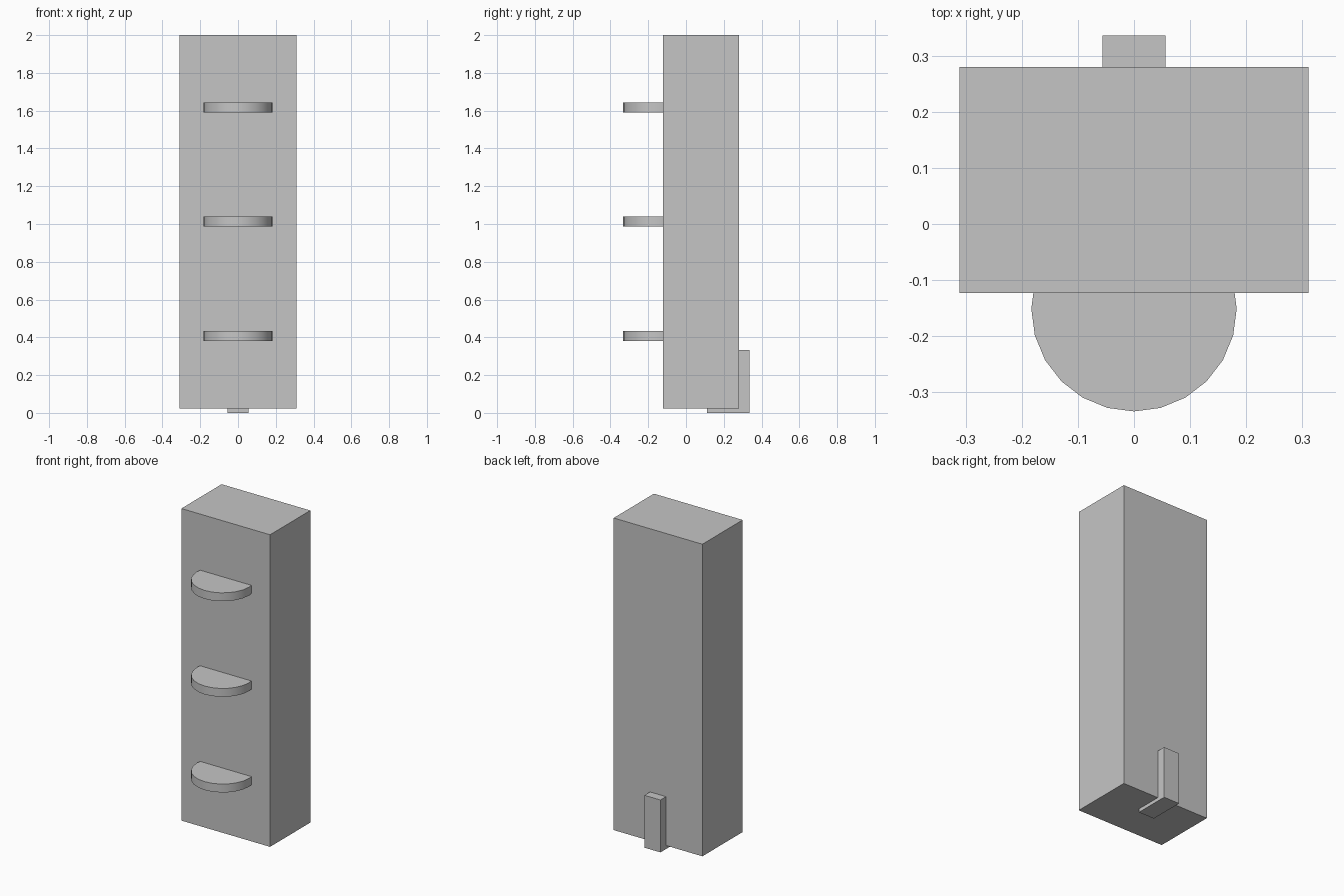
import bpy
import math

# Remove the default object
if "Cube" in bpy.data.objects:
    bpy.data.objects.remove(bpy.data.objects["Cube"], do_unlink=True)

# Single plain grey
GREY = (0.56, 0.56, 0.56, 1.0)
grey = bpy.data.materials.new("plain grey")
grey.use_nodes = True
grey.diffuse_color = GREY
grey.node_tree.nodes["Principled BSDF"].inputs["Base Color"].default_value = GREY


def box(name, lo, hi):
    """Axis-aligned box between two corners."""
    bpy.ops.mesh.primitive_cube_add(size=1)
    ob = bpy.context.object
    ob.name = name
    ob.location = [(a + b) / 2 for a, b in zip(lo, hi)]
    ob.scale = [b - a for a, b in zip(lo, hi)]
    bpy.ops.object.transform_apply(location=False, rotation=False, scale=True)
    ob.data.materials.append(grey)
    return ob


def disc(name, z):
    """Round shelf partly sunk into the front of the body."""
    bpy.ops.mesh.primitive_cylinder_add(
        vertices=24, radius=0.183, depth=0.053, location=(0, -0.151, z))
    ob = bpy.context.object
    ob.name = name
    ob.data.materials.append(grey)
    bpy.ops.object.shade_smooth_by_angle(angle=math.radians(30))
    return ob


# Tall body
box("body", (-0.311, -0.123, 0.022), (0.311, 0.28, 2.0))

# Three front shelves
for name, z in (("lower_shelf", 0.406), ("middle_shelf", 1.012), ("upper_shelf", 1.618)):
    disc(name, z)

# Block at the foot of the back, running slightly under the body
box("back_block", (-0.056, 0.11, 0.0), (0.056, 0.336, 0.332))
